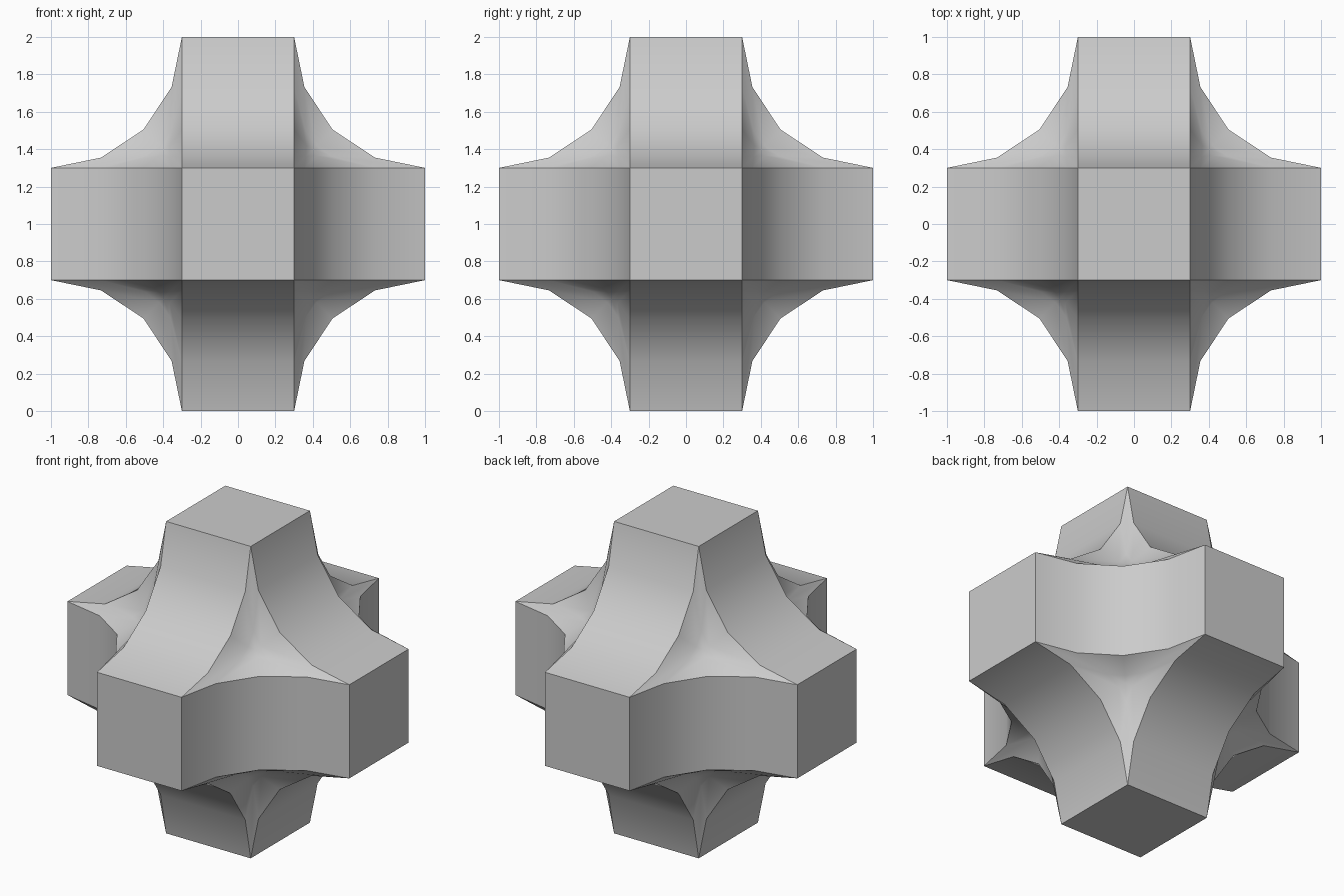
import bpy
import bmesh
import math

if "Cube" in bpy.data.objects:
    bpy.data.objects.remove(bpy.data.objects["Cube"])

# block: a 2 unit cube whose edges are all cut back with a wide concave cove
bm = bmesh.new()
bmesh.ops.create_cube(bm, size=2.0)
bmesh.ops.bevel(bm, geom=bm.edges[:], offset=0.7, offset_type='OFFSET',
                segments=4, profile=0.0858, affect='EDGES', clamp_overlap=False)
bmesh.ops.translate(bm, verts=bm.verts[:], vec=(0, 0, 1))
bmesh.ops.recalc_face_normals(bm, faces=bm.faces[:])

mesh = bpy.data.meshes.new("coved_block")
bm.to_mesh(mesh)
bm.free()
block = bpy.data.objects.new("coved_block", mesh)
bpy.context.collection.objects.link(block)

# smooth coves, crisp rims
bpy.context.view_layer.objects.active = block
block.select_set(True)
bpy.ops.object.shade_smooth_by_angle(angle=math.radians(30))
